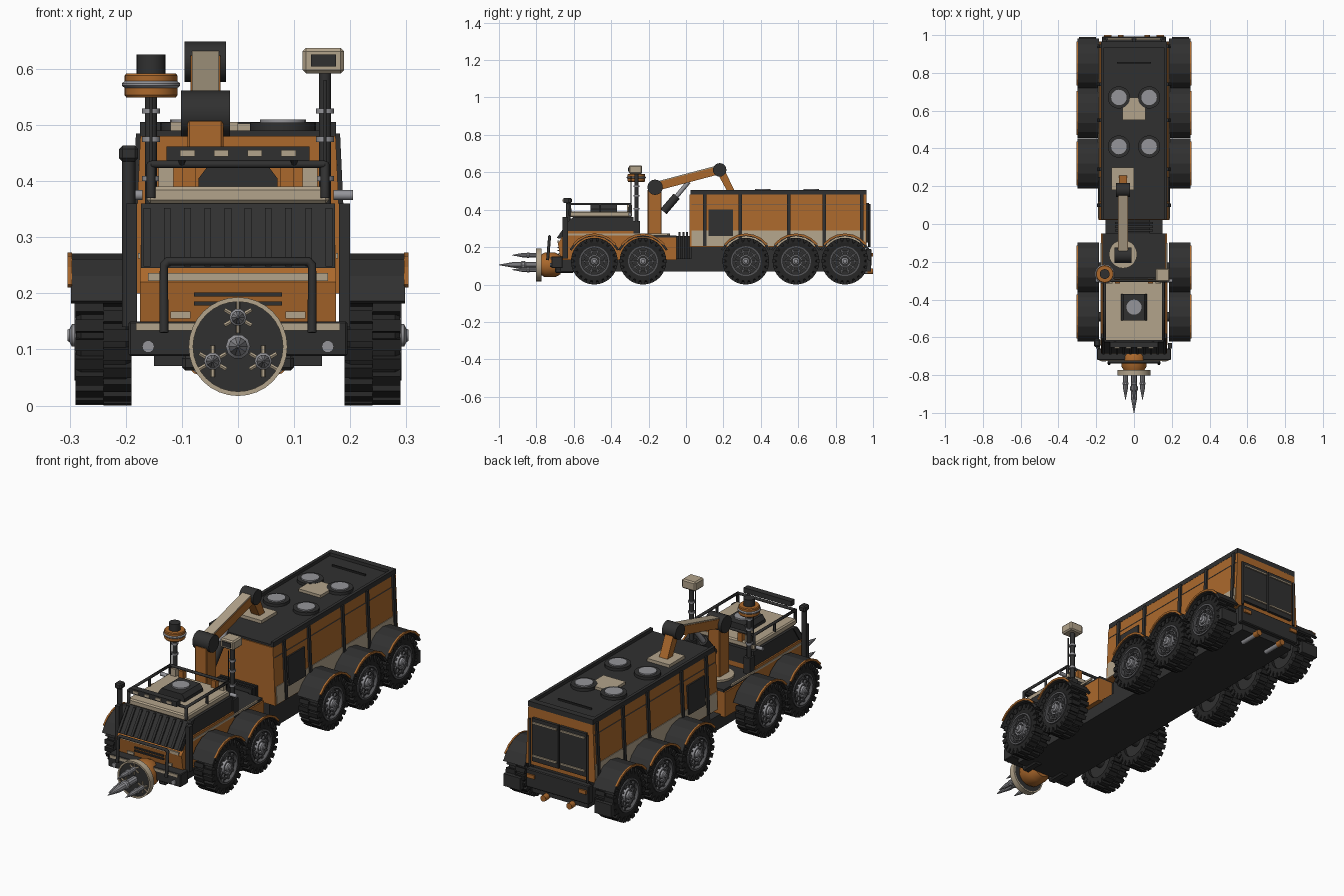
import bpy, bmesh, math
from math import sin, cos, radians, pi
from mathutils import Vector

if "Cube" in bpy.data.objects:
    bpy.data.objects.remove(bpy.data.objects["Cube"])

def material(name, *rgb):
    m = bpy.data.materials.new(name)
    m.use_nodes = True
    m.diffuse_color = (*rgb, 1)
    m.node_tree.nodes["Principled BSDF"].inputs["Base Color"].default_value = (*rgb, 1)
    return m

orange = material("burnt_orange", .41, .14, .025)
cream = material("cream", .45, .37, .26)
black = material("charcoal", .03, .03, .03)
rubber = material("rubber", .018, .018, .018)
steel = material("steel", .3, .3, .32)
iron = material("dark_iron", .09, .09, .095)

def add(name, data, mat):
    if not data.materials:
        data.materials.append(mat)
    ob = bpy.data.objects.new(name, data)
    bpy.context.collection.objects.link(ob)
    return ob

def finish(name, bm, mat, smooth=False):
    bmesh.ops.recalc_face_normals(bm, faces=bm.faces)
    me = bpy.data.meshes.new(name)
    bm.to_mesh(me)
    bm.free()
    if smooth:
        me.shade_smooth()
        me.set_sharp_from_angle(angle=radians(35))
    return add(name, me, mat)

def box(name, xs, ys, zs, mat, bevel=0):
    bm = bmesh.new()
    bmesh.ops.create_cube(bm, size=1)
    for v in bm.verts:
        for i, (a, b) in enumerate((xs, ys, zs)):
            v.co[i] = (a + b) / 2 + v.co[i] * (b - a)
    if bevel:
        bmesh.ops.bevel(bm, geom=bm.edges[:], offset=bevel, segments=1, affect='EDGES')
    return finish(name, bm, mat)

def pair(name, xs, ys, zs, mat, bevel=0):
    for s, side in ((1, "left"), (-1, "right")):
        box(side + "_" + name, sorted(s * x for x in xs), ys, zs, mat, bevel)

def prism(name, pts, span, mat, axis="x"):
    """Extrude a profile along x (points are y, z) or along y (points are x, z)."""
    bm = bmesh.new()
    rings = [[bm.verts.new((d, p, q) if axis == "x" else (p, d, q)) for p, q in pts] for d in span]
    bm.faces.new(rings[0])
    bm.faces.new(rings[1])
    for i in range(len(pts)):
        j = i - 1
        bm.faces.new((rings[0][j], rings[0][i], rings[1][i], rings[1][j]))
    return finish(name, bm, mat)

def lathe(name, profile, loc, axis, mat, n=24, ring=False):
    """Spin (radius, height) points around an axis, as a capped solid or a hollow ring."""
    bm = bmesh.new()
    turn = Vector(axis).to_track_quat('Z', 'Y')
    loops = [[bm.verts.new(Vector(loc) + turn @ Vector((r * cos(2*pi*k/n), r * sin(2*pi*k/n), h)))
              for k in range(n)] for r, h in profile]
    joined = loops[1:] + loops[:1] if ring else loops[1:]
    for a, b in zip(loops, joined):
        for k in range(n):
            bm.faces.new((a[k-1], a[k], b[k], b[k-1]))
    if not ring:
        bm.faces.new(loops[0])
        bm.faces.new(loops[-1])
    return finish(name, bm, mat, True)

def hoop(name, r0, r1, h0, h1, loc, axis, mat):
    return lathe(name, [(r0, h0), (r1, h0), (r1, h1), (r0, h1)], loc, axis, mat, 32, True)

def cyl(name, p, q, r, mat, n=20):
    d = Vector(q) - Vector(p)
    return lathe(name, [(r, 0), (r, d.length)], p, d, mat, n)

def tube(name, pts, r, mat):
    cu = bpy.data.curves.new(name, 'CURVE')
    cu.dimensions, cu.bevel_depth, cu.bevel_resolution, cu.use_fill_caps = '3D', r, 2, True
    sp = cu.splines.new('POLY')
    sp.points.add(len(pts) - 1)
    for point, co in zip(sp.points, pts):
        point.co = (*co, 1)
    return add(name, cu, mat)

def arc(y, r, start, end, n):
    return [(y + r * cos(radians(start + (end - start) * i / n)),
             AXLE + r * sin(radians(start + (end - start) * i / n))) for i in range(n + 1)]

def radial_blocks(name, count, size, place, mat):
    """Boxes around the x axis; place lists (x, radius, turn offset) rows."""
    bm = bmesh.new()
    for px, pr, offset in place:
        for k in range(count):
            a = 2 * pi * (k + offset) / count
            for v in bmesh.ops.create_cube(bm, size=1)["verts"]:
                x, t, r = px + v.co.x * size[0], v.co.y * size[1], pr + v.co.z * size[2]
                v.co = (x, r * cos(a) - t * sin(a), r * sin(a) + t * cos(a))
    return finish(name, bm, mat)

# Wheels: one set of meshes, reused at each axle
AXLE, AXLES = .125, (-.49, -.23, .32, .588, .85)
X, O = (1, 0, 0), (0, 0, 0)
parts = [
    lathe("tyre", [(.078, -.045), (.105, -.049), (.113, -.04), (.113, .04), (.105, .049), (.078, .045)], O, X, rubber, 36, True),
    radial_blocks("tread_blocks", 22, (.05, .021, .027), [(-.025, .111, 0), (.025, .111, .5)], rubber),
    cyl("wheel_disc", (-.03, 0, 0), (.03, 0, 0), .08, black, 32),
    hoop("rim", .07, .08, .02, .051, O, X, iron),
    hoop("rim_ring", .05, .057, .02, .043, O, X, iron),
    hoop("hub_ring", .026, .033, .02, .05, O, X, steel),
    radial_blocks("spokes", 10, (.016, .009, .04), [(.032, .051, 0)], iron),
    lathe("hub", [(.02, .02), (.02, .056), (.012, .06), (.01, .064)], O, X, steel, 12)]
for s in (1, -1):
    for y in AXLES:
        for p in parts:
            ob = add("wheel_" + p.name, p.data, None)
            ob.location, ob.rotation_euler.z = (s * .24, y, AXLE), 0 if s > 0 else pi
        fender = arc(y, .146, 25, 155, 6) + arc(y, .134, 155, 25, 6)
        prism("fender", fender, (s * .185, s * .298), black)
        trim = arc(y, .148, 38, 142, 6) + arc(y, .138, 142, 38, 6)
        prism("fender_trim", trim, (s * .296, s * .304), orange)
        cyl("axle", (0, y, AXLE), (s * .22, y, AXLE), .025, black, 12)
for p in parts:
    bpy.data.objects.remove(p)

# Chassis
box("chassis", (-.15, .15), (-.67, .97), (.07, .14), black)
box("rear_underbody", (-.15, .15), (.03, .96), (.12, .21), black)
for i in range(4):
    y = -.04 + i * .02
    box("bellows_plate", (-.1, .1), (y, y + .011), (.13, .28), black)
box("bellows_core", (-.085, .085), (-.05, .03), (.13, .26), rubber)

# Cab
prism("cab_body", [(-.67, .13), (-.685, .22), (-.665, .25), (-.64, .285), (-.28, .285), (-.28, .25), (-.05, .25), (-.05, .13)], (-.175, .175), orange)
prism("cab_glass", [(-.64, .285), (-.59, .36), (-.28, .36), (-.28, .285)], (-.168, .168), black)
prism("louver_panel", [(-.685, .245), (-.605, .36), (-.58, .36), (-.655, .245)], (-.173, .173), black)
for i in range(10):
    x = -.162 + i * .036
    prism("louver_rib", [(-.692, .248), (-.618, .352), (-.6, .352), (-.67, .248)], (x - .006, x + .006), black)
box("cab_roof", (-.162, .162), (-.62, -.29), (.36, .39), cream, .006)
box("rear_deck", (-.168, .168), (-.29, -.05), (.25, .262), black)
prism("roof_hatch", [(-.07, .388), (-.07, .405), (-.055, .425), (.055, .425), (.07, .405), (.07, .388)], (-.51, -.37), black, "y")
cyl("hatch_fan", (0, -.44, .42), (0, -.44, .432), .04, steel)
pair("roof_marker", (.115, .142), (-.315, -.29), (.385, .425), cream)
pair("roof_beacon", (.075, .1), (-.315, -.29), (.385, .425), orange)
box("nose_strip", (-.16, .16), (-.688, -.68), (.222, .236), cream)
for z in (.178, .194):
    box("grille_slot", (-.078, .078), (-.688, -.67), (z, z + .007), black)
pair("headlight", (.085, .12), (-.682, -.67), (.155, .168), cream)
pair("cab_side_strip", (.17, .178), (-.64, -.1), (.262, .272), cream)

# Roof rails and light bar
for s in (1, -1):
    tube("roof_rail", [(s*.155, -.62, .37), (s*.155, -.62, .43), (s*.155, -.3, .43), (s*.155, -.3, .37)], .008, black)
    tube("rail_post", [(s*.155, -.46, .38), (s*.155, -.46, .43)], .006, black)
    tube("light_bracket", [(s*.1, -.62, .43), (s*.1, -.64, .445)], .006, black)
    cyl("mirror", (s*.17, -.3, .375), (s*.205, -.3, .375), .009, steel, 12)
    box("corner_column", sorted((s*.18, s*.2)), (-.66, -.63), (.14, .36), black)
for y in (-.62, -.3):
    tube("rail_crossbar", [(-.155, y, .43), (.155, y, .43)], .007, black)
box("light_bar", (-.127, .127), (-.655, -.625), (.437, .462), black)
for x in (-.09, -.03, .03, .09):
    box("lamp", (x - .013, x + .013), (-.659, -.65), (.444, .455), cream)

# Exhaust stack, bumper and bull bar
cyl("exhaust_stack", (-.195, -.63, .14), (-.195, -.63, .44), .012, black, 12)
box("exhaust_cap", (-.212, -.178), (-.65, -.61), (.435, .463), black, .006)
box("bumper", (-.195, .195), (-.72, -.66), (.088, .15), black, .003)
box("bumper_strip", (-.182, .182), (-.724, -.715), (.134, .147), cream)
for s in (1, -1):
    cyl("bumper_bolt", (s*.16, -.728, .105), (s*.16, -.71, .105), .011, steel, 10)
tube("bull_bar", [(-.132, -.74, .13), (-.132, -.73, .25), (-.125, -.73, .257), (.125, -.73, .257), (.132, -.73, .25), (.132, -.74, .13)], .008, black)
pair("skid", (.06, .1), (-.7, -.6), (.062, .09), black, .006)

# Drill head
FRONT, hub_z = (0, -1, 0), .105
lathe("drill_gearbox", [(.05, 0), (.066, .03), (.066, .085), (.045, .12)], (0, -.67, hub_z), FRONT, orange)
cyl("drill_disc", (0, -.772, hub_z), (0, -.796, hub_z), .082, black, 32)
hoop("drill_rim", .08, .088, 0, .03, (0, -.772, hub_z), FRONT, cream)

def spike(x, z, length, r):
    h = length
    lathe("drill_spike", [(r, 0), (r, h * .3), (r * 1.3, h * .33), (r * 1.3, h * .4), (r, h * .43), (r, h * .6), (r * .1, h)],
          (x, -.795, z), FRONT, steel, 10)

spike(0, hub_z, .205, .017)
for a in (90, 210, 330):
    x, z = .052 * cos(radians(a)), hub_z + .052 * sin(radians(a))
    spike(x, z, .135, .012)
    for k in range(6):
        b = radians(a + k * 60)
        cyl("cutter_tooth", (x, -.799, z), (x + .028 * cos(b), -.799, z + .028 * sin(b)), .004, cream, 6)

# Cargo body
prism("cargo_body", [(-.187, .2), (.187, .2), (.174, .48), (-.174, .48)], (.02, .965), orange, "y")
box("cargo_roof", (-.172, .172), (.025, .965), (.476, .49), black)
box("roof_rear_lip", (-.172, .172), (.935, .965), (.48, .505), black)
for s in (1, -1):
    def skin(name, y0, y1, z0, z1, depth, mat):
        x0, x1 = (.187 - (z - .2) * .046 for z in (z0, z1))
        prism(name, [(s*(x0 - .01), z0), (s*(x0 + depth), z0), (s*(x1 + depth), z1), (s*(x1 - .01), z1)], (y0, y1), mat, "y")
    skin("lower_panel", .03, .96, .205, .288, .003, cream)
    skin("panel_seam", .03, .96, .427, .43, .002, iron)
    skin("side_hatch", .12, .25, .26, .4, .007, black)
    for y in (.1, .29, .55, .74, .94):
        skin("side_rib", y - .009, y + .009, .205, .485, .008, black)
    box("roof_edge", sorted((s*.16, s*.175)), (.025, .965), (.48, .505), black)
    box("rear_door", sorted((s*.004, s*.145)), (.96, .978), (.225, .435), black)
    for z in (.25, .41):
        box("door_bar", sorted((s*.01, s*.14)), (.975, .985), (z, z + .008), cream)
    tube("door_rod", [(s*.155, .98, .2), (s*.155, .98, .43)], .006, black)
    box("mud_flap", sorted((s*.2, s*.29)), (.965, .99), (.07, .13), black)
    box("tail_light", sorted((s*.12, s*.16)), (.99, 1), (.15, .168), orange)
    cyl("tail_pipe", (s*.07, .88, .07), (s*.07, .98, .07), .013, steel, 12)
    cyl("tail_pipe_tip", (s*.07, .97, .07), (s*.07, 1, .07), .015, orange, 12)
    for y in (.41, .67):
        cyl("vent_base", (s*.08, y, .485), (s*.08, y, .504), .059, black)
        cyl("vent_fan", (s*.08, y, .5), (s*.08, y, .51), .041, steel)
box("rear_bumper", (-.17, .17), (.96, .992), (.1, .19), black, .004)
box("roof_plate", (-.06, .06), (.55, .61), (.485, .503), cream)
prism("roof_plate_neck", [(-.06, .485), (-.06, .503), (.06, .503), (.06, .485)], (.605, .64), cream, "y")
box("roof_plate_tip", (-.035, .035), (.635, .67), (.485, .503), cream)
box("roof_slit", (-.09, .09), (.85, .857), (.485, .498), rubber)

# Crane
CX = -.058
cyl("crane_base", (CX, -.16, .255), (CX, -.16, .272), .075, cream)
box("crane_post", (CX - .032, CX + .032), (-.205, -.13), (.25, .51), orange, .004)
cyl("shoulder_joint", (CX - .044, -.165, .52), (CX + .044, -.165, .52), .041, black)
cyl("elbow_joint", (CX - .037, .18, .613), (CX + .037, .18, .613), .036, black)
prism("crane_arm", [(-.16, .5), (.18, .59), (.18, .633), (-.16, .545)], (CX - .027, CX + .027), orange)
prism("arm_cover", [(-.16, .54), (.18, .63), (.18, .64), (-.16, .55)], (CX - .024, CX + .024), cream)
prism("forearm", [(.165, .6), (.2, .625), (.265, .49), (.225, .49)], (CX - .022, CX + .022), orange)
box("crane_rest", (-.12, 0), (.18, .3), (.485, .505), cream)
cyl("ram_body", (CX, -.12, .39), (CX, -.05, .472), .022, black, 14)
cyl("ram_rod", (CX, -.05, .472), (CX, .015, .55), .012, steel, 12)

# Sensor masts
for s in (1, -1):
    x, y = s * .155, -.265
    cyl("sensor_mast", (x, y, .25), (x, y, .6), .011, black, 12)
    tube("mast_cable", [(x, y - .03, .3), (x, y - .03, .58)], .003, black)
    box("mast_foot", (x - .018, x + .018), (y - .02, y + .02), (.25, .34), black)
    for z in (.4, .47, .52):
        cyl("mast_collar", (x, y, z), (x, y, z + .009), .016, steel, 12)
lathe("radar_drum", [(.044, 0), (.047, .004), (.047, .039), (.044, .043)], (-.155, -.265, .549), (0, 0, 1), orange)
lathe("radar_band", [(.047, 0), (.052, .004), (.052, .008), (.047, .012)], (-.155, -.265, .566), (0, 0, 1), steel)
cyl("radar_cap", (-.155, -.265, .59), (-.155, -.265, .626), .026, black)
box("camera_box", (.115, .189), (-.305, -.235), (.592, .637), cream, .006)
box("camera_lens", (.13, .175), (-.309, -.3), (.604, .626), black)
